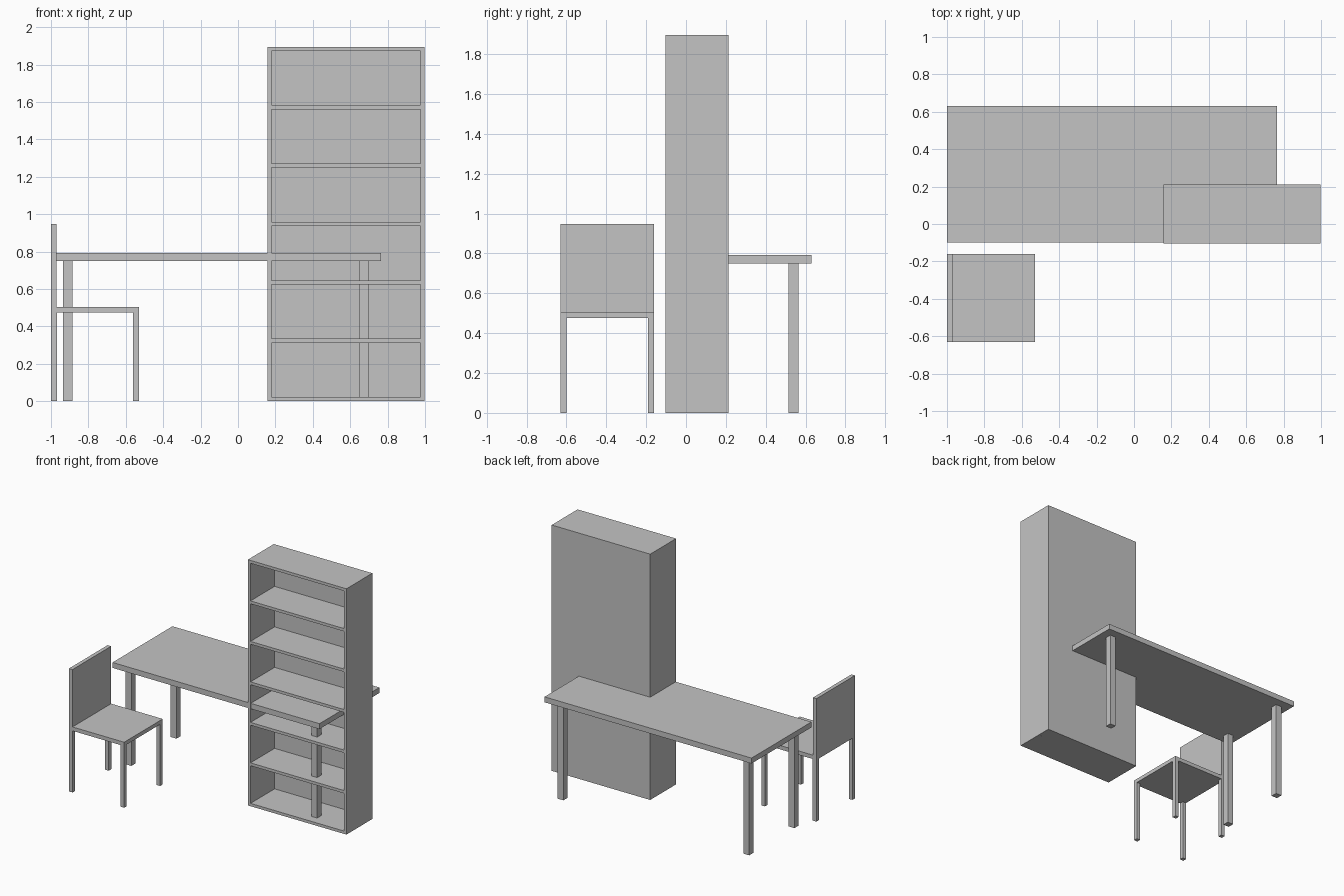
import bpy
import bmesh

cube = bpy.data.objects.get("Cube")
if cube:
    bpy.data.objects.remove(cube, do_unlink=True)

grey = bpy.data.materials.new("plain grey")
grey.use_nodes = True
COLOUR = (0.55, 0.55, 0.55, 1)
grey.diffuse_color = COLOUR
grey.node_tree.nodes["Principled BSDF"].inputs["Base Color"].default_value = COLOUR


def box(name, x, y, z):
    """Axis-aligned box from (min, max) pairs."""
    bm = bmesh.new()
    bmesh.ops.create_cube(bm, size=1)
    for v in bm.verts:
        v.co = [pair[0] if c < 0 else pair[1] for c, pair in zip(v.co, (x, y, z))]
    mesh = bpy.data.meshes.new(name)
    bm.to_mesh(mesh)
    bm.free()
    mesh.materials.append(grey)
    obj = bpy.data.objects.new(name, mesh)
    bpy.context.collection.objects.link(obj)
    return obj


def four_legs(name, x, y, top, width):
    """Square legs inside the corners of a rectangle."""
    for side, x0 in (("right", x[0]), ("left", x[1] - width)):
        for end, y0 in (("front", y[0]), ("back", y[1] - width)):
            box(f"{name}_leg_{end}_{side}", (x0, x0 + width), (y0, y0 + width), (0, top))


# Bookcase: sides, back panel and evenly spaced shelves
X0, X1, Y0, Y1, HEIGHT, BOARD = 0.157, 0.997, -0.103, 0.212, 1.895, 0.022
box("bookcase_right_side", (X0, X0 + BOARD), (Y0, Y1), (0, HEIGHT))
box("bookcase_left_side", (X1 - BOARD, X1), (Y0, Y1), (0, HEIGHT))
box("bookcase_back", (X0 + BOARD, X1 - BOARD), (Y1 - BOARD, Y1), (0, HEIGHT))
BAYS = 6
for i in range(BAYS + 1):
    z = i * (HEIGHT - BOARD) / BAYS
    box(f"bookcase_shelf_{i}", (X0 + BOARD, X1 - BOARD), (Y0, Y1 - BOARD), (z, z + BOARD))

# Table, passing through the bookcase
box("table_top", (-1, 0.765), (-0.1, 0.63), (0.75, 0.792))
four_legs("table", (-0.935, 0.7), (-0.035, 0.565), 0.75, 0.05)

# Chair, facing the left
SEAT_X, SEAT_Y = (-1, -0.53), (-0.63, -0.16)
box("chair_seat", SEAT_X, SEAT_Y, (0.475, 0.505))
box("chair_back", (-1, -0.97), SEAT_Y, (0.505, 0.948))
four_legs("chair", SEAT_X, SEAT_Y, 0.475, 0.031)
